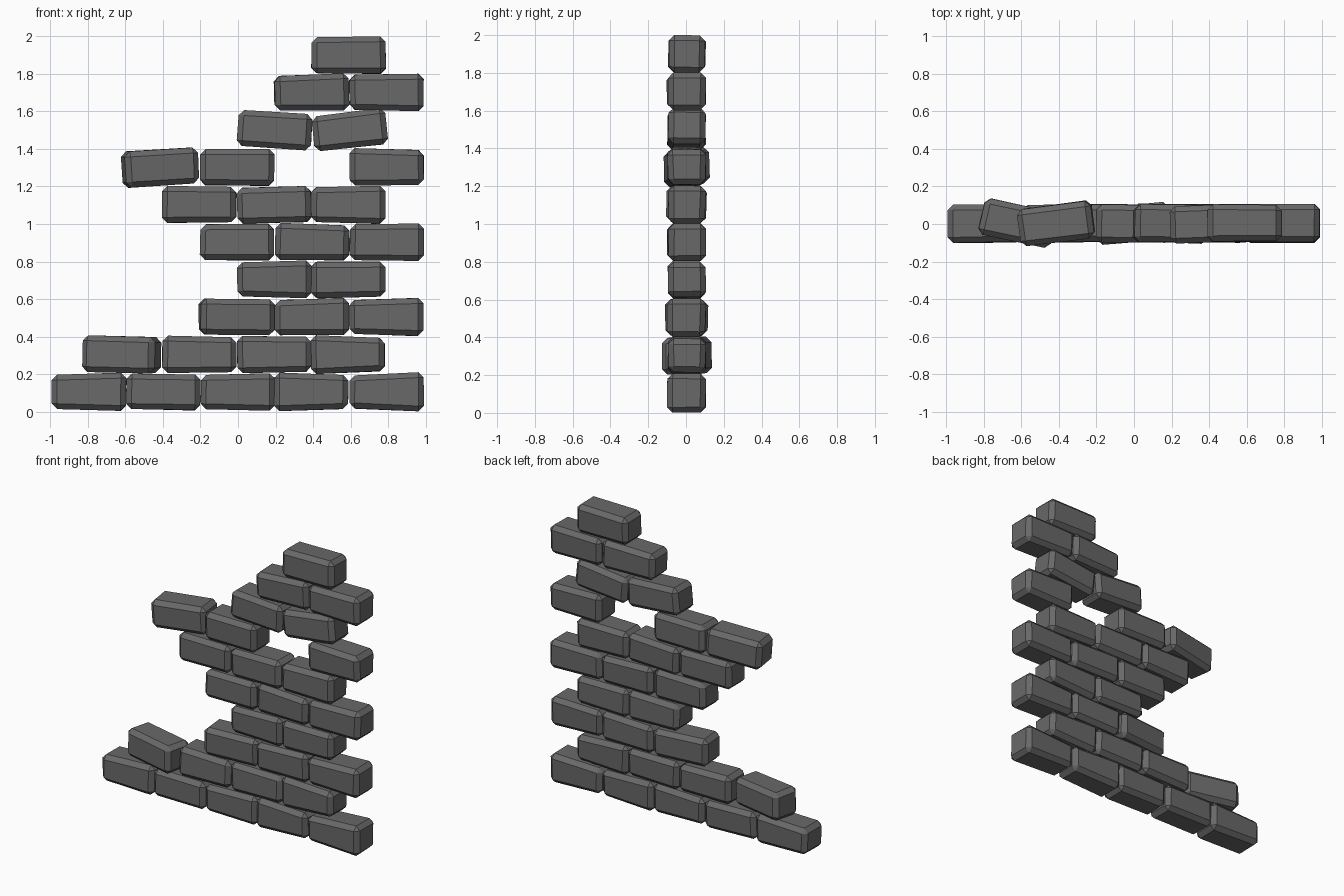
import bpy, bmesh, math, random
from mathutils import Matrix

if "Cube" in bpy.data.objects:
    bpy.data.objects.remove(bpy.data.objects["Cube"])

random.seed(4)
L, D, H = 0.395, 0.198, 0.192        # brick length, depth, height
STEP = 0.1995                        # course height

stone = bpy.data.materials.new("dark grey stone")
stone.diffuse_color = (0.14, 0.14, 0.14, 1)
stone.use_nodes = True
stone.node_tree.nodes["Principled BSDF"].inputs["Base Color"].default_value = stone.diffuse_color


def brick(name, x, y, z, tilt, yaw, taper):
    """Slightly wonky chamfered block; taper = right end height minus left."""
    bm = bmesh.new()
    bmesh.ops.create_cube(bm, size=1)
    for v in bm.verts:
        sx, sy, sz = (math.copysign(1, c) for c in v.co)
        h = H + sx * taper / 2
        v.co = (sx * L / 2 + random.uniform(-.003, .003),
                sy * D / 2 + random.uniform(-.006, .006),
                sz * h / 2 + random.uniform(-.003, .003))
    bmesh.ops.bevel(bm, geom=bm.edges[:], offset=0.029, segments=1,
                    affect='EDGES', profile=0.5)
    bm.transform(Matrix.Rotation(math.radians(yaw), 4, 'Z')
                 @ Matrix.Rotation(math.radians(-tilt), 4, 'Y'))
    bmesh.ops.recalc_face_normals(bm, faces=bm.faces[:])
    me = bpy.data.meshes.new(name)
    bm.to_mesh(me)
    bm.free()
    me.materials.append(stone)
    ob = bpy.data.objects.new(name, me)
    ob.location = (x, y, z)
    bpy.context.collection.objects.link(ob)


# courses from the ground up: brick centres along x
courses = [
    [-.795, -.4, 0, .39, .793],
    [-.62, -.207, .193, .587],
    [-.007, .393, .79],
    [.193, .587],
    [-.005, .395, .793],
    [-.207, .193, .587],
    [-.415, -.003, .793],
    [.197, .597],
    [.393, .793],
    [.59],
]
# end-height difference, in hundredths
tapers = [
    [2, 0, 2, -2, 3], [0, -1, -1, -3], [0, 1, 2], [2, -1],
    [1, -1, 1], [-1, 1, 2], [0, 0, -2], [0, 1], [2, 1], [1],
]
# loose bricks: (course, index) -> tilt, yaw in degrees
loose = {
    (1, 0): (-1.5, -13), (2, 0): (0, 5), (2, 1): (1, 0), (3, 1): (1, 0),
    (6, 0): (4, 7), (7, 0): (-4, 0), (7, 1): (6.5, 0), (5, 1): (1.5, -2),
    (8, 0): (1, 2), (0, 1): (-1, 0), (4, 1): (-1, 0),
}

for r, xs in enumerate(courses):
    for i, x in enumerate(xs):
        tilt, yaw = loose.get((r, i), (0, 0))
        brick(f"brick_course{r + 1}_{i + 1}", x, 0.003, 0.105 + STEP * r,
              tilt, yaw, tapers[r][i] / 100)
